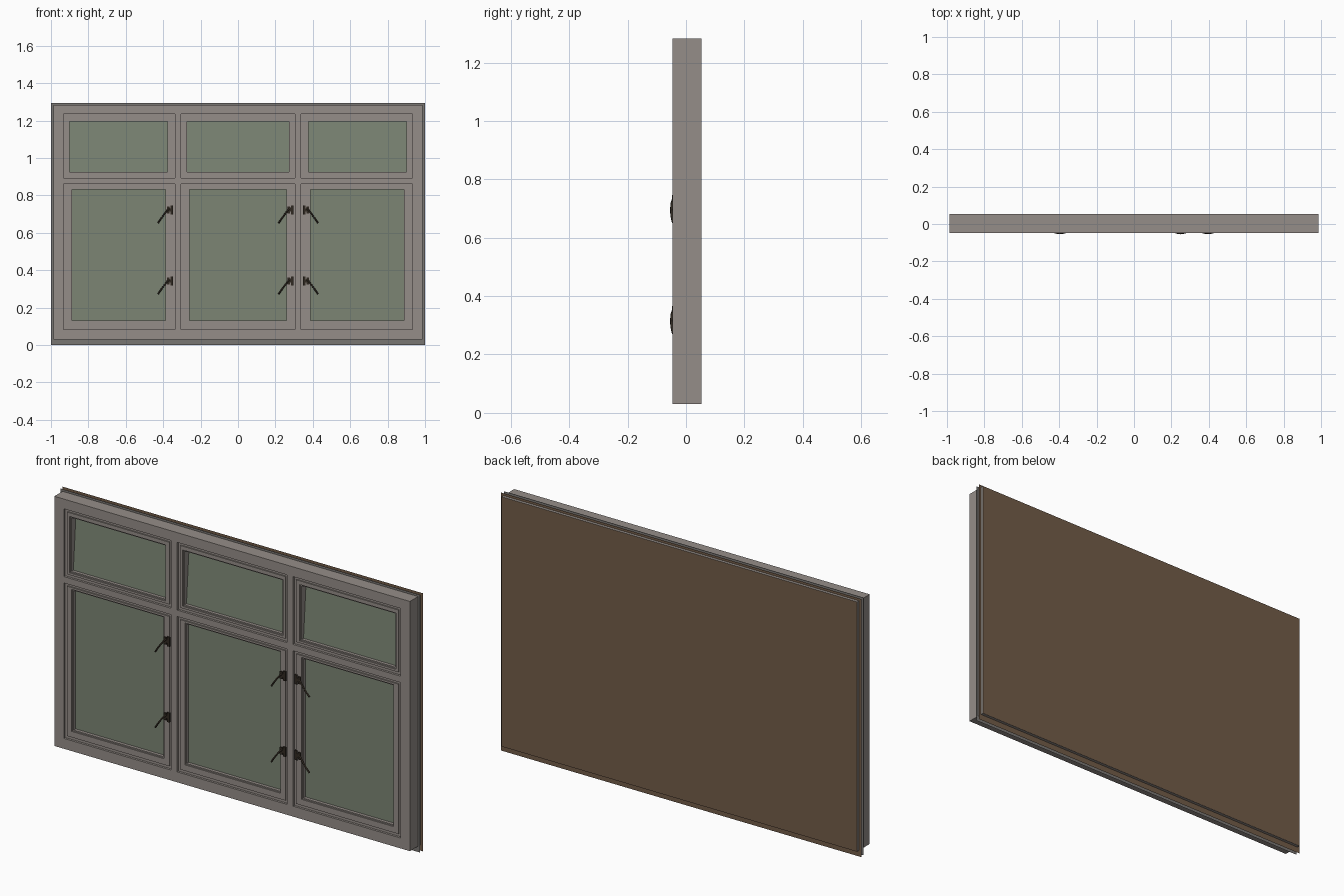
import bpy, bmesh
from mathutils import Vector

if "Cube" in bpy.data.objects:
    bpy.data.objects.remove(bpy.data.objects["Cube"])


def material(name, rgb):
    m = bpy.data.materials.new(name)
    m.diffuse_color = (*rgb, 1)
    m.use_nodes = True
    m.node_tree.nodes["Principled BSDF"].inputs["Base Color"].default_value = m.diffuse_color
    return m


FRAME = material("warm_grey", (0.30, 0.268, 0.248))
FLANGE = material("dark_grey", (0.19, 0.18, 0.17))
GLASS = material("green_glass", (0.20, 0.235, 0.175))
BROWN = material("brown_board", (0.170, 0.107, 0.065))
DARK = material("dark_metal", (0.030, 0.022, 0.015))


def finish(name, bm, mat):
    bmesh.ops.recalc_face_normals(bm, faces=bm.faces)
    me = bpy.data.meshes.new(name)
    bm.to_mesh(me)
    bm.free()
    me.materials.append(mat)
    ob = bpy.data.objects.new(name, me)
    bpy.context.collection.objects.link(ob)
    return ob


def box(name, x0, x1, y0, y1, z0, z1, mat):
    bm = bmesh.new()
    bmesh.ops.create_cube(bm, size=1)
    for v in bm.verts:
        v.co = Vector((x1 if v.co.x > 0 else x0, y1 if v.co.y > 0 else y0, z1 if v.co.z > 0 else z0))
    return finish(name, bm, mat)


def ring(name, outer, inner, y0, y1, mat):
    """Rectangular frame; rectangles are (x0, x1, z0, z1). Flat sheet if y0 == y1."""
    bm = bmesh.new()

    def loop(r, y):
        x0, x1, z0, z1 = r
        return [bm.verts.new((x, y, z)) for x, z in ((x0, z0), (x1, z0), (x1, z1), (x0, z1))]

    loops = [loop(outer, y0), loop(inner, y0)]
    if y1 > y0:
        loops += [loop(inner, y1), loop(outer, y1)]
    pairs = list(zip(loops, loops[1:]))
    if y1 > y0:
        pairs.append((loops[-1], loops[0]))
    for a, b in pairs:
        for i in range(4):
            j = (i + 1) % 4
            bm.faces.new((a[i], a[j], b[j], b[i]))
    return finish(name, bm, mat)


def sheet(name, x0, x1, z0, z1, y_low, y_high, mat):
    bm = bmesh.new()
    bm.faces.new([bm.verts.new(c) for c in
                  ((x0, y_low, z0), (x1, y_low, z0), (x1, y_high, z1), (x0, y_high, z1))])
    return finish(name, bm, mat)


def grow(r, d):
    return (r[0] - d, r[1] + d, r[2] - d, r[3] + d)


# Outer frame with mullions and transom
inside = (-0.934, 0.934, 0.082, 1.234)
outside = (-0.987, 0.987, 0.03, 1.283)
ring("outer_frame", outside, inside, -0.047, 0.053, FRAME)
for s in (-1, 1):
    box("mullion", s * 0.322 - 0.016, s * 0.322 + 0.016, -0.047, 0.045, 0.082, 1.234, FRAME)
columns = [(-0.934, -0.338), (-0.306, 0.306), (0.338, 0.934)]
for x0, x1 in columns:
    box("transom", x0, x1, -0.047, 0.045, 0.862, 0.894, FRAME)

# Thin flanges around the frame and the brown board at the back
core = (-0.97, 0.97, 0.05, 1.26)
ring("front_flange", (-0.999, 0.999, 0.001, 1.294), core, 0.018, 0.018, FLANGE)
ring("rear_flange", (-1, 1, 0, 1.295), core, 0.038, 0.038, BROWN)
sheet("back_board", *outside, 0.054, 0.054, BROWN)

# Sashes: recessed lip, raised body, then the glass
glass_x = {"upper": [(-0.90, -0.378), (-0.272, 0.272), (0.378, 0.90)],
           "lower": [(-0.888, -0.388), (-0.26, 0.26), (0.388, 0.888)]}
rows = {"upper": (0.894, 1.234, 0.925, 1.195), "lower": (0.082, 0.862, 0.132, 0.832)}
for row, (z0, z1, g0, g1) in rows.items():
    for (x0, x1), (a, b) in zip(columns, glass_x[row]):
        opening, pane = (x0, x1, z0, z1), (a, b, g0, g1)
        body = grow(opening, -0.014)
        ring(row + "_sash_lip", opening, body, -0.036, 0.03, FRAME)
        ring(row + "_sash_body", body, grow(pane, 0.006), -0.042, 0.03, FRAME)
        ring(row + "_glazing_bead", grow(pane, 0.006), pane, -0.036, 0.03, FRAME)
        # upper panes lean back slightly
        sheet(row + "_glass", a, b, g0, g1, -0.020, 0.0 if row == "upper" else -0.020, GLASS)


# Handles: two small plates and a thin bowed lever
def handle(x, z, side):
    for k, h in ((0.010, 0.024), (-0.009, 0.018)):
        c = x + side * k
        box("handle_plate", c - 0.007, c + 0.007, -0.0475, -0.040, z - h, z + h, DARK)
    box("handle_pivot", x - 0.016, x + 0.016, -0.0475, -0.042, z - 0.008, z + 0.008, DARK)
    cu = bpy.data.curves.new("handle_lever", 'CURVE')
    cu.dimensions = '3D'
    cu.bevel_depth = 0.0045
    cu.bevel_resolution = 1
    cu.use_fill_caps = True
    sp = cu.splines.new('POLY')
    pts = [(0.0, -0.044, 0.010), (0.015, -0.048, -0.002), (0.032, -0.0505, -0.025),
           (0.048, -0.049, -0.047), (0.064, -0.044, -0.070)]
    sp.points.add(len(pts) - 1)
    for p, (dx, y, dz) in zip(sp.points, pts):
        p.co = (x - side * dx, y, z + dz, 1)
    cu.materials.append(DARK)
    bpy.context.collection.objects.link(bpy.data.objects.new("handle_lever", cu))


for z in (0.722, 0.342):
    for x, side in ((-0.364, 1), (0.281, 1), (0.364, -1)):
        handle(x, z, side)
